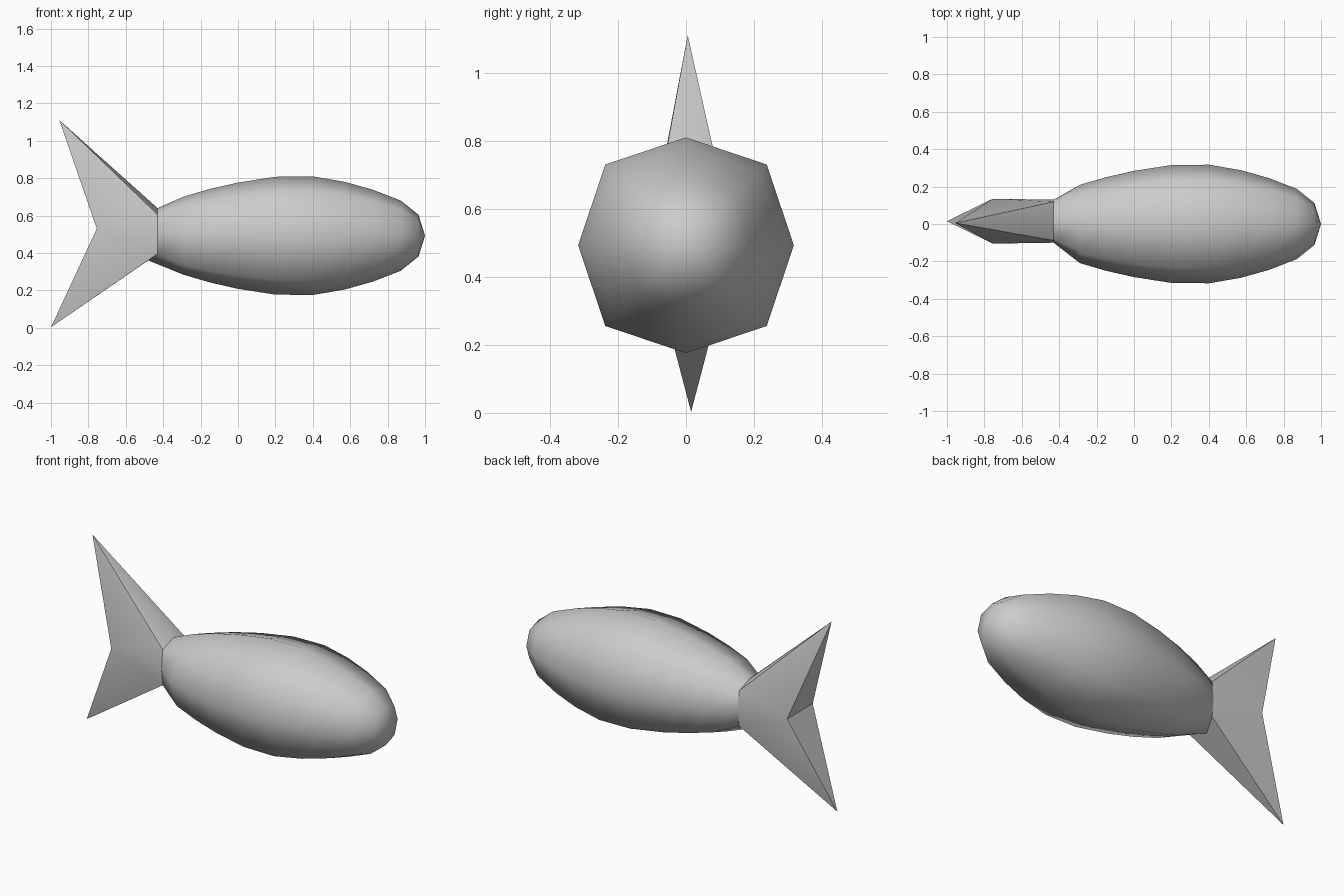
import bpy, bmesh

if "Cube" in bpy.data.objects:
    bpy.data.objects.remove(bpy.data.objects["Cube"])

ZC = 0.4925          # height of the body axis
D = 0.748            # diagonal offset of the slightly square octagon
OCT = [(0, 1), (D, D), (1, 0), (D, -D), (0, -1), (-D, -D), (-1, 0), (-D, D)]


def finish(bm, name, angle=None):
    bmesh.ops.recalc_face_normals(bm, faces=bm.faces[:])
    me = bpy.data.meshes.new(name)
    bm.to_mesh(me)
    bm.free()
    ob = bpy.data.objects.new(name, me)
    bpy.context.collection.objects.link(ob)
    bpy.ops.object.select_all(action='DESELECT')
    bpy.context.view_layer.objects.active = ob
    ob.select_set(True)
    if angle is None:
        bpy.ops.object.shade_smooth()
    else:
        bpy.ops.object.shade_smooth_by_angle(angle=angle)
    return ob


def tail_ring(bm):
    # slanted octagon where the tail meets the body
    return [bm.verts.new((-0.455 + 0.025 * b if abs(b) == 1 else -0.43,
                          0.015 + 0.115 * min(1, abs(a) * 1.2) * (1 if a > 0 else -1 if a < 0 else 0),
                          0.5 + 0.14 * b)) for a, b in OCT]


# body: eight-sided loft along x, closed by a nose point
stations = [(-0.29, 0.209), (-0.15, 0.250), (0.0, 0.284), (0.2, 0.315),
            (0.4, 0.317), (0.57, 0.288), (0.72, 0.246), (0.87, 0.188), (0.965, 0.112)]
bm = bmesh.new()
rings = [tail_ring(bm)]
for x, r in stations:
    rings.append([bm.verts.new((x, a * r, ZC + b * r)) for a, b in OCT])
for r0, r1 in zip(rings, rings[1:]):
    for i in range(8):
        j = (i + 1) % 8
        bm.faces.new((r0[i], r0[j], r1[j], r1[i]))
nose = bm.verts.new((1.0, 0, ZC))
for i in range(8):
    bm.faces.new((rings[-1][i], rings[-1][(i + 1) % 8], nose))
finish(bm, "body")

# forked tail fin: two tips, a notch point on each side
bm = bmesh.new()
ring = tail_ring(bm)
top = bm.verts.new((-0.955, 0.005, 1.11))
low = bm.verts.new((-1.0, 0.015, 0.003))
for mid, up, down, y in ((2, 1, 3, 0.135), (6, 7, 5, -0.105)):
    notch = bm.verts.new((-0.755, y, 0.53))
    bm.faces.new((ring[up], top, notch))
    bm.faces.new((ring[down], low, notch))
    bm.faces.new((ring[up], notch, ring[mid]))
    bm.faces.new((ring[mid], notch, ring[down]))
    bm.faces.new((ring[0], ring[up], top))
    bm.faces.new((ring[4], ring[down], low))
    bm.faces.new((notch, top, low)) if y is None else None
    if y > 0:
        notch_back = notch
# rear face, folded across between the two notch points
bm.faces.new((top, notch_back, notch))
bm.faces.new((low, notch, notch_back))
finish(bm, "tail_fin", 0.7)
